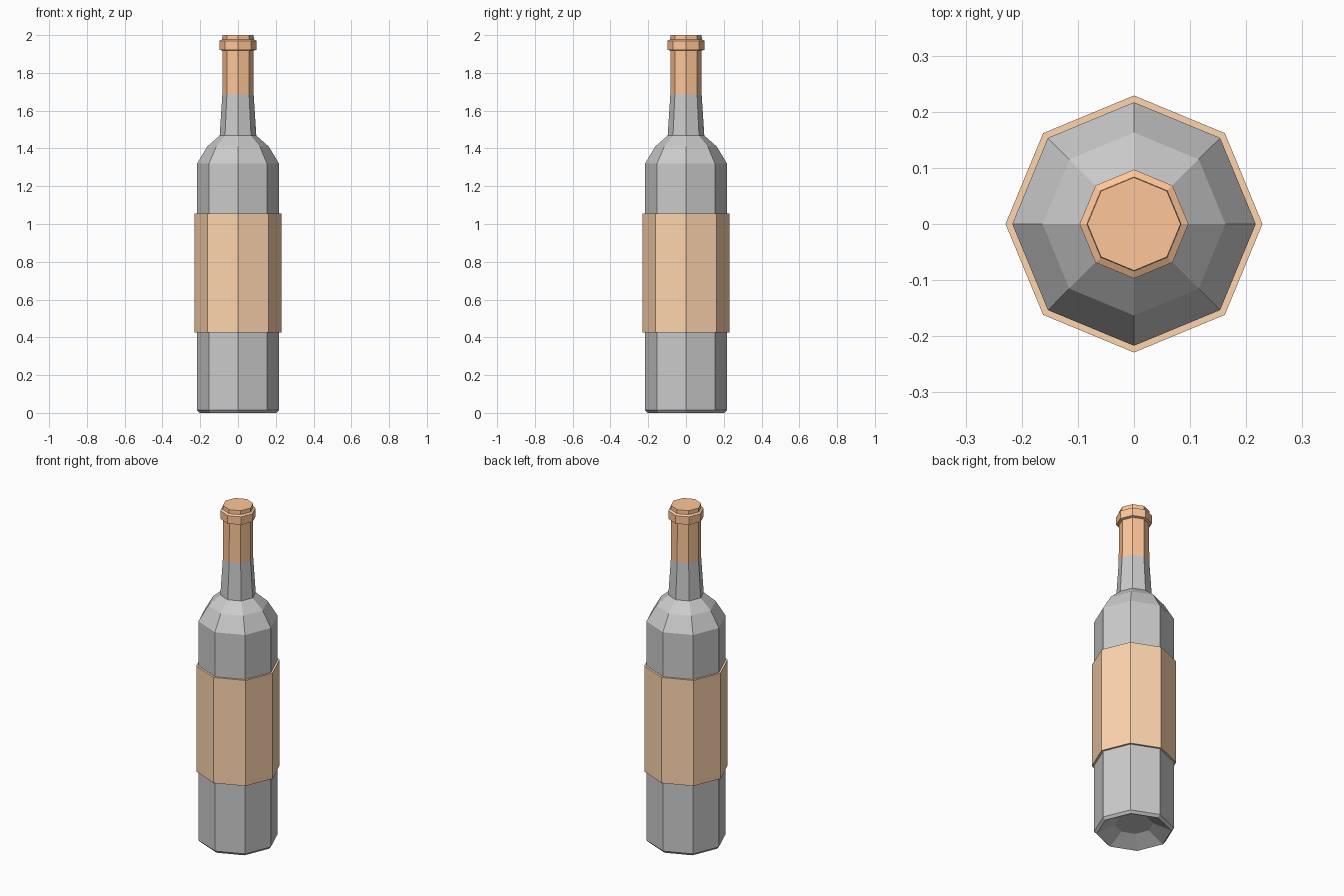
import bpy, bmesh
from math import cos, sin, tau

if "Cube" in bpy.data.objects:
    bpy.data.objects.remove(bpy.data.objects["Cube"])

SIDES = 8


def lathe(name, profile, cap_start=False, cap_end=False, color=None):
    """Revolve (radius, z) points, listed bottom to top along the outside, into a faceted shell."""
    bm = bmesh.new()
    rings = [[bm.verts.new((r * cos(tau * i / SIDES), r * sin(tau * i / SIDES), z))
              for i in range(SIDES)] for r, z in profile]
    for low, high in zip(rings, rings[1:]):
        for i in range(SIDES):
            j = (i + 1) % SIDES
            bm.faces.new((low[i], low[j], high[j], high[i]))
    if cap_start:
        bm.faces.new(rings[0][::-1])
    if cap_end:
        bm.faces.new(rings[-1])
    mesh = bpy.data.meshes.new(name)
    bm.to_mesh(mesh)
    bm.free()
    obj = bpy.data.objects.new(name, mesh)
    bpy.context.collection.objects.link(obj)
    if color:
        mat = bpy.data.materials.new(name + "_material")
        mat.diffuse_color = (*color, 1)
        mat.use_nodes = True
        mat.node_tree.nodes["Principled BSDF"].inputs["Base Color"].default_value = mat.diffuse_color
        mesh.materials.append(mat)
    return obj


# Glass: recessed base, straight body, shoulder and tapering neck
lathe("glass_bottle", [(0.105, 0.05), (0.203, 0.0), (0.217, 0.015), (0.217, 1.32),
                       (0.163, 1.41), (0.097, 1.468), (0.083, 1.685)], cap_start=True)

# Paper label wrapped around the body, with thin lips
lathe("label", [(0.217, 0.425), (0.229, 0.425), (0.229, 1.055), (0.217, 1.055)],
      color=(1.0, 0.67, 0.43))

# Foil on the neck with the collar ring and closed top
lathe("neck_foil", [(0.083, 1.685), (0.082, 1.918), (0.097, 1.922), (0.097, 1.97),
                    (0.084, 1.977), (0.083, 2.0)], cap_end=True, color=(1.0, 0.57, 0.32))
